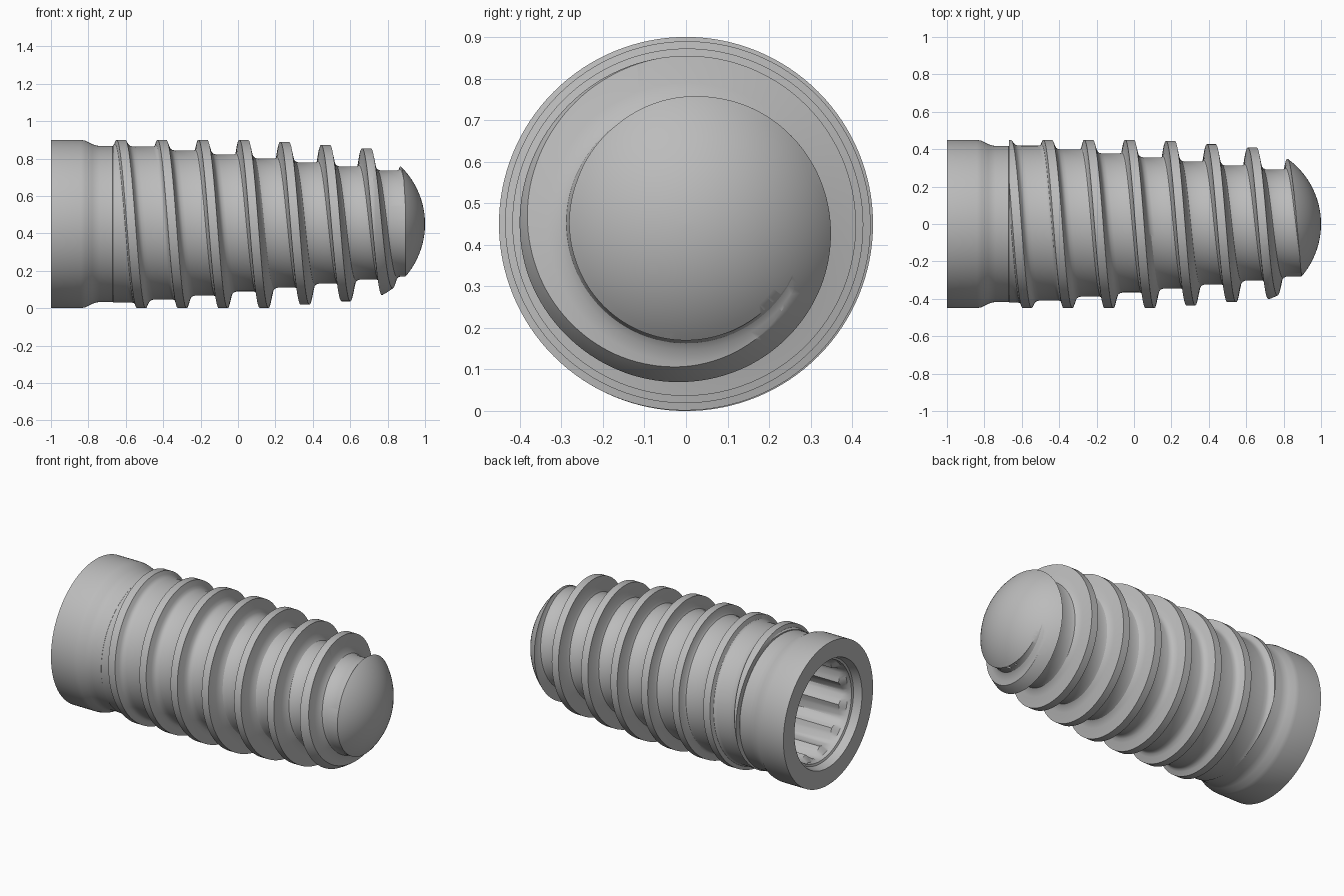
import bpy, bmesh, math

if "Cube" in bpy.data.objects:
    bpy.data.objects.remove(bpy.data.objects["Cube"])

AXIS_Z = 0.45      # height of the screw axis
PITCH = 0.2188
STEPS = 128        # helix steps per turn

metal = bpy.data.materials.new("grey metal")
metal.use_nodes = True
metal.diffuse_color = (0.5, 0.5, 0.5, 1)
metal.node_tree.nodes["Principled BSDF"].inputs["Base Color"].default_value = (0.5, 0.5, 0.5, 1)


def place(x, r, a):
    """Point at distance r from the axis, angle measured from the top towards the front."""
    return (x, -r * math.sin(a), AXIS_Z + r * math.cos(a))


def finish(bm, name):
    bmesh.ops.recalc_face_normals(bm, faces=bm.faces)
    me = bpy.data.meshes.new(name)
    bm.to_mesh(me)
    bm.free()
    ob = bpy.data.objects.new(name, me)
    bpy.context.collection.objects.link(ob)
    me.materials.append(metal)
    return ob


def revolve(name, profile, segs, points=0):
    """Closed solid of revolution; the third profile value is the depth of the star points."""
    bm = bmesh.new()
    rings = []
    for x, r, amp in profile:
        ring = []
        for i in range(segs):
            wave = abs(2 * ((i * points / segs) % 1) - 1) if points else 0
            ring.append(bm.verts.new(place(x, r + amp * wave, math.tau * i / segs)))
        rings.append(ring)
    for a, b in zip(rings, rings[1:]):
        for i in range(segs):
            j = (i + 1) % segs
            bm.faces.new((a[i], a[j], b[j], b[i]))
    bm.faces.new(rings[0])
    bm.faces.new(rings[-1])
    return finish(bm, name)


def root(c):
    return max(0.28, min(0.42, 0.35 - 0.097 * (c - 0.03)))


def crest(c):
    return 0.45 - 0.08 * max(0, c - 0.12)


def thread_solid():
    """Sweep one thread profile along a helix, each turn welded to the next."""
    section = [(-0.052, 0), (-0.04, 0.07), (-0.032, 0.25), (-0.023, 1), (0.024, 1),
               (0.036, 0.45), (0.044, 0.2), (0.056, 0.06), (0.075, 0)]
    bm = bmesh.new()
    rows = []
    last = 13 * STEPS
    for i in range(last + 1):
        turn = i / STEPS - 6
        c = 0.03 + PITCH * turn
        row = []
        for dx, h in section:
            base = root(c - PITCH) if dx < 0 else root(c)
            row.append(bm.verts.new(place(c + dx, base + h * (crest(c) - base), math.tau * turn)))
            if i > last - STEPS:
                break
        rows.append(row)
    for i in range(last - STEPS):
        a = rows[i] + [rows[i + STEPS][0]]
        b = rows[i + 1] + [rows[i + STEPS + 1][0]]
        for j in range(len(section)):
            if j == 0 or len(b) > j + 1:
                bm.faces.new((a[j], b[j], b[j + 1], a[j + 1]))
    # the final row is welded above; close both spiral ends with fans
    rim = [e for e in bm.edges if e.is_boundary]
    for side in (-1, 1):
        edges = [e for e in rim if e.verts[0].co.x * side > 0]
        x = sum(e.verts[0].co.x for e in edges) / len(edges)
        hub = bm.verts.new((x, 0, AXIS_Z))
        for e in edges:
            bm.faces.new((e.verts[0], e.verts[1], hub))
    return finish(bm, "threaded_body")


def boolean(target, cutter, operation):
    mod = target.modifiers.new(operation.lower(), 'BOOLEAN')
    mod.operation = operation
    mod.solver = 'EXACT'
    mod.object = cutter
    bpy.context.view_layer.objects.active = target
    bpy.ops.object.modifier_apply(modifier=mod.name)
    bpy.data.objects.remove(cutter)


# Threaded body trimmed to a square start and a domed tip
body = thread_solid()
dome = []
for k in range(25):
    a = math.pi / 2 * (1 - k / 24)
    dome.append((0.57 + 0.43 * math.cos(a), max(0.43 * math.sin(a), 0.002), 0))
envelope = revolve("envelope", [(-0.667, 0.5, 0), (0.4, 0.5, 0)] + dome, 128)
boolean(body, envelope, 'INTERSECT')

# Smooth collar at the open end
collar = revolve("collar", [
    (-1, 0.45, 0), (-0.84, 0.45, 0), (-0.815, 0.445, 0), (-0.78, 0.427, 0), (-0.76, 0.42, 0),
    (-0.74, 0.417, 0), (-0.67, 0.417, 0), (-0.655, 0.4, 0), (-0.63, 0.38, 0)], 128)
boolean(body, collar, 'UNION')

# Twelve-point drive socket with a tapered lip and a narrower screw bore
socket = revolve("socket", [
    (-1.02, 0.345, 0), (-0.985, 0.335, 0), (-0.95, 0.325, 0), (-0.945, 0.312, 0),
    (-0.92, 0.31, 0), (-0.89, 0.27, 0.04), (-0.45, 0.27, 0.04), (-0.44, 0.2, 0),
    (0.1, 0.2, 0)], 96, 12)
boolean(body, socket, 'DIFFERENCE')

bpy.ops.object.select_all(action='DESELECT')
body.select_set(True)
bpy.context.view_layer.objects.active = body
bpy.ops.object.shade_smooth_by_angle(angle=math.radians(32))
